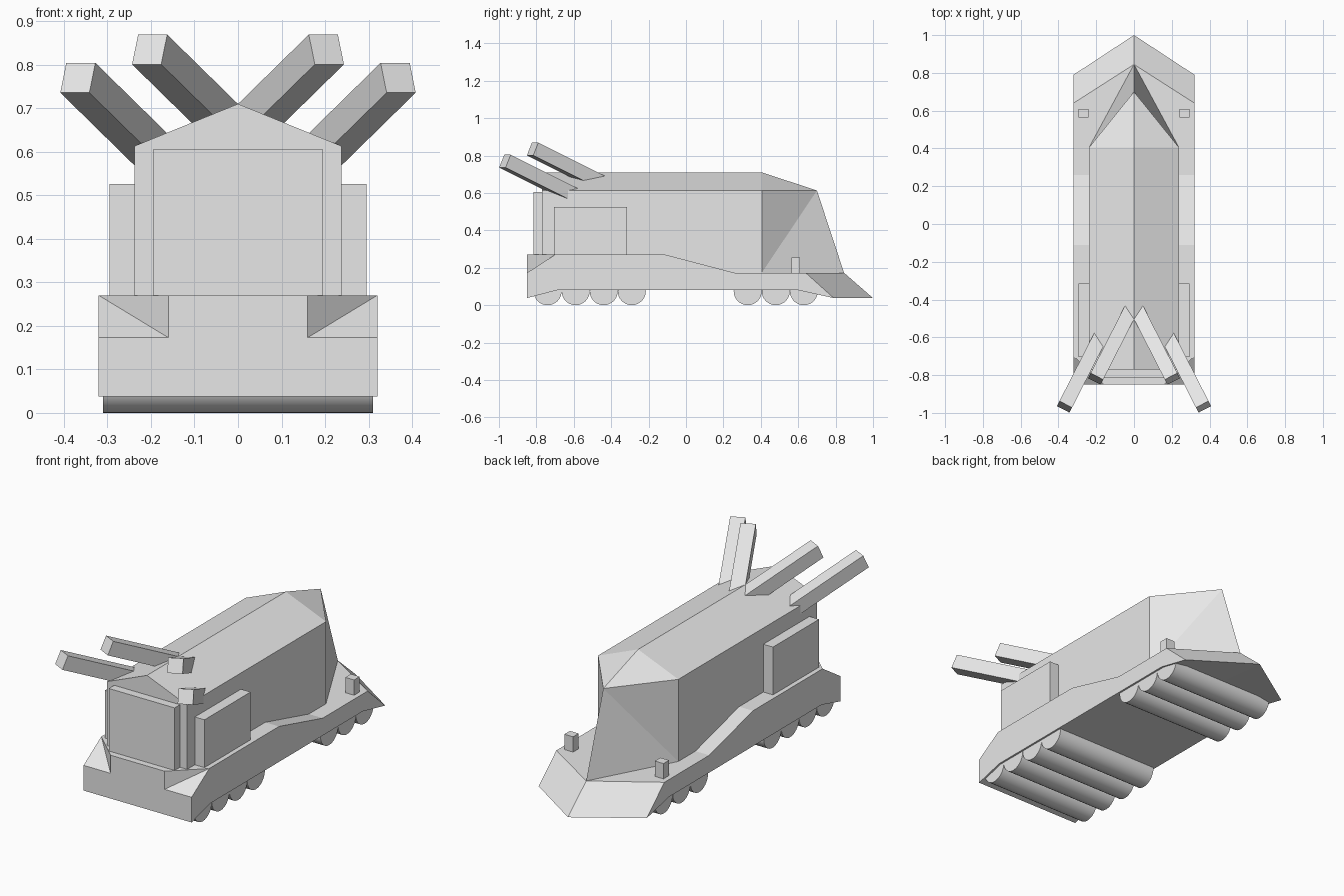
import bpy
import bmesh
import math
from mathutils import Vector, Matrix

cube = bpy.data.objects.get("Cube")
if cube:
    bpy.data.objects.remove(cube, do_unlink=True)

GREY = (0.8, 0.8, 0.8, 1)
grey = bpy.data.materials.new("plain_grey")
grey.use_nodes = True
grey.diffuse_color = GREY
grey.node_tree.nodes["Principled BSDF"].inputs["Base Color"].default_value = GREY


def finish(name, bm):
    bmesh.ops.recalc_face_normals(bm, faces=bm.faces)
    mesh = bpy.data.meshes.new(name)
    bm.to_mesh(mesh)
    bm.free()
    mesh.materials.append(grey)
    obj = bpy.data.objects.new(name, mesh)
    bpy.context.collection.objects.link(obj)
    return obj


def mirrored_shell(name, points, faces):
    """Build the left half from named points and weld on its mirror image."""
    bm = bmesh.new()
    for side in (1, -1):
        verts = {k: bm.verts.new((side * x, y, z)) for k, (x, y, z) in points.items()}
        for face in faces:
            bm.faces.new([verts[k] for k in face.split()])
    bmesh.ops.remove_doubles(bm, verts=bm.verts, dist=0.0005)
    return finish(name, bm)


def box(name, low, high):
    low, high = Vector(low), Vector(high)
    bm = bmesh.new()
    bmesh.ops.create_cube(bm, size=1)
    bmesh.ops.scale(bm, vec=high - low, verts=bm.verts)
    bmesh.ops.translate(bm, vec=(low + high) / 2, verts=bm.verts)
    return finish(name, bm)


# Chassis: stepped deck, notched front corners, wedge at the rear
W, DECK, LOW_DECK, BELLY, LIP = 0.32, 0.27, 0.173, 0.08, 0.038
FRONT = -0.85
mirrored_shell("chassis", {
    "front_low": (W, FRONT, LIP), "front_mid": (W, FRONT, LOW_DECK),
    "notch_low": (W / 2, FRONT, LOW_DECK), "notch_top": (W / 2, FRONT, DECK),
    "notch_back": (W, -0.7, DECK),
    "ramp_top": (W, -0.11, DECK), "ramp_low": (W, 0.26, LOW_DECK),
    "tail_top": (W, 0.64, LOW_DECK), "tail_low": (W, 0.79, LIP),
    "belly_back": (W, 0.6, BELLY), "belly_front": (W, -0.69, BELLY),
    "c_front_low": (0, FRONT, LIP), "c_front_top": (0, FRONT, DECK),
    "c_ramp_top": (0, -0.11, DECK), "c_ramp_low": (0, 0.26, LOW_DECK),
    "c_tail_top": (0, 0.845, LOW_DECK), "c_tail_low": (0, 1, LIP),
    "c_belly_back": (0, 0.6, BELLY), "c_belly_front": (0, -0.69, BELLY),
}, [
    "front_low front_mid notch_low notch_top c_front_top c_front_low",
    "front_mid notch_back notch_low",
    "notch_low notch_back notch_top",
    "notch_top notch_back ramp_top c_ramp_top c_front_top",
    "ramp_top ramp_low c_ramp_low c_ramp_top",
    "ramp_low tail_top c_tail_top c_ramp_low",
    "tail_top tail_low c_tail_low c_tail_top",
    "front_low belly_front belly_back tail_low tail_top ramp_low ramp_top notch_back front_mid",
    "front_low c_front_low c_belly_front belly_front",
    "belly_front c_belly_front c_belly_back belly_back",
    "belly_back c_belly_back c_tail_low tail_low",
])

# Body: pitched roof with a pointed, faceted rear
B, EAVE, RIDGE, FACE, SHOULDER = 0.238, 0.613, 0.71, -0.77, 0.405
mirrored_shell("body", {
    "front_low": (B, FACE, LOW_DECK), "front_eave": (B, FACE, EAVE),
    "front_ridge": (0, FACE, RIDGE), "c_front_low": (0, FACE, LOW_DECK),
    "back_low": (B, SHOULDER, LOW_DECK), "back_eave": (B, SHOULDER, EAVE),
    "back_ridge": (0, SHOULDER, RIDGE),
    "beak_top": (0, 0.7, EAVE), "beak_low": (0, 0.845, LOW_DECK),
}, [
    "front_low front_eave front_ridge c_front_low",
    "front_low back_low back_eave front_eave",
    "front_eave back_eave back_ridge front_ridge",
    "back_eave beak_top back_ridge",
    "back_low beak_top back_eave",
    "back_low beak_low beak_top",
    "front_low c_front_low beak_low back_low",
])

# Front panel
box("front_panel", (-0.195, -0.815, 0.26), (0.195, -0.76, 0.605))


def gun(name, tip, side):
    """Square barrel running back from its tip into the roof."""
    forward = Vector((0.51 * side, -1, 0.5)).normalized()
    across = forward.cross(Vector((0, 0, 1))).normalized()
    up = across.cross(forward)
    length, width = 0.5, 0.075
    centre = Vector((tip[0] * side, tip[1], tip[2])) - forward * length / 2
    frame = Matrix((across, forward, up)).transposed().to_4x4()
    bm = bmesh.new()
    bmesh.ops.create_cube(bm, size=1)
    bmesh.ops.scale(bm, vec=(width, length, width), verts=bm.verts)
    bmesh.ops.transform(bm, matrix=Matrix.Translation(centre) @ frame, verts=bm.verts)
    finish(name, bm)


# Paired parts: side boxes, rear posts and guns
for label, s in (("left", 1), ("right", -1)):
    box(label + "_side_box", (min(0.22 * s, 0.295 * s), -0.705, 0.26),
        (max(0.22 * s, 0.295 * s), -0.315, 0.526))
    box(label + "_rear_post", (min(0.242 * s, 0.294 * s), 0.563, 0.165),
        (max(0.242 * s, 0.294 * s), 0.61, 0.255))
    gun(label + "_outer_gun", (0.368, -0.968, 0.77), s)
    gun(label + "_inner_gun", (0.203, -0.82, 0.835), s)

# Rollers: four at the front, three at the rear
RADIUS = 0.075
centres = [-0.74 + 0.15 * i for i in range(4)] + [0.33 + 0.15 * i for i in range(3)]
for i, y in enumerate(centres):
    bm = bmesh.new()
    bmesh.ops.create_cone(bm, cap_ends=True, segments=32, radius1=RADIUS,
                          radius2=RADIUS, depth=0.62)
    bmesh.ops.rotate(bm, matrix=Matrix.Rotation(math.pi / 2, 3, "Y"), verts=bm.verts)
    bmesh.ops.translate(bm, vec=(0, y, RADIUS), verts=bm.verts)
    roller = finish(f"roller_{i + 1}", bm)
    bpy.ops.object.select_all(action="DESELECT")
    roller.select_set(True)
    bpy.context.view_layer.objects.active = roller
    bpy.ops.object.shade_smooth_by_angle(angle=math.radians(30))
